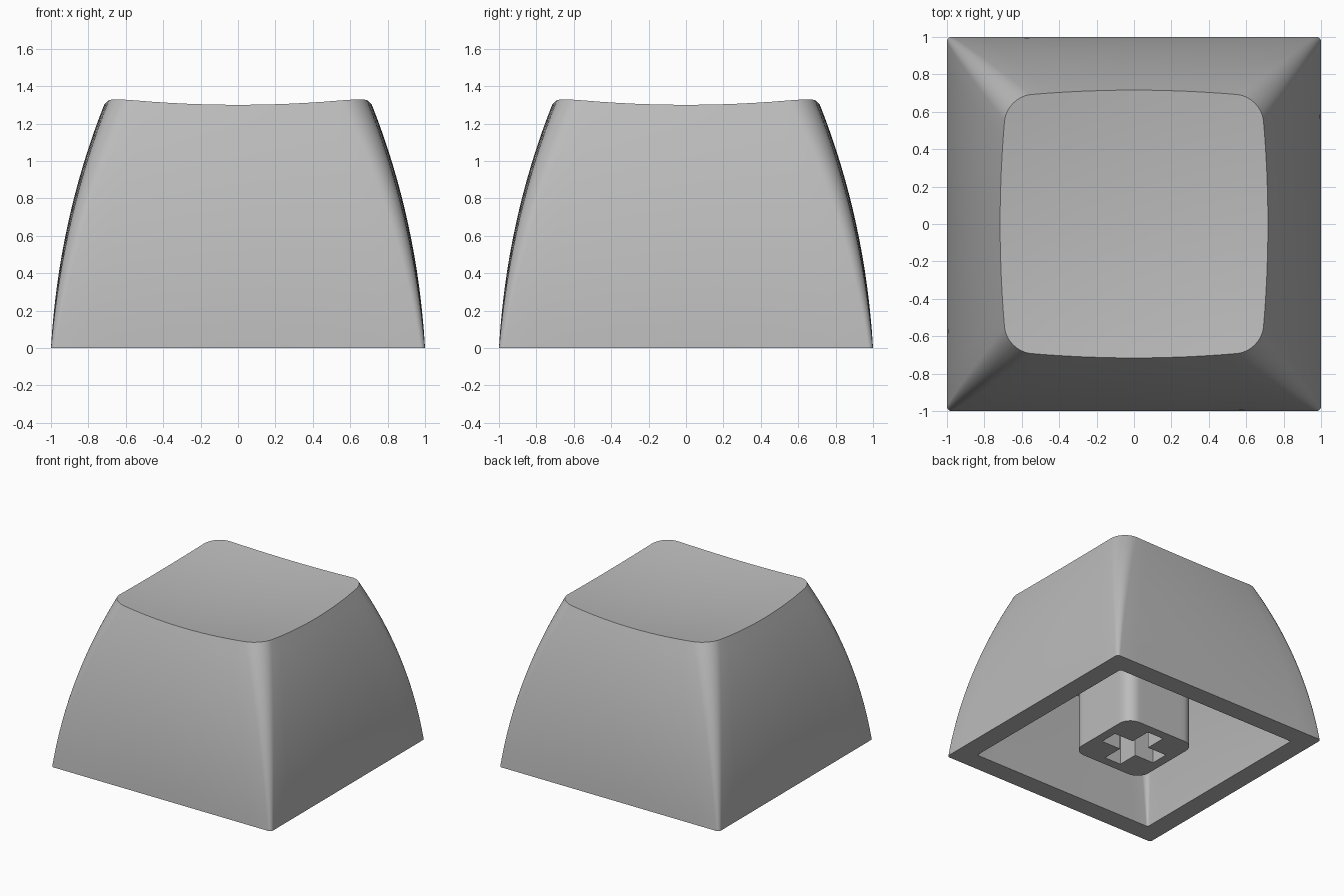
import bpy, bmesh, math

if "Cube" in bpy.data.objects:
    bpy.data.objects.remove(bpy.data.objects["Cube"], do_unlink=True)

grey = bpy.data.materials.new("plain grey")
grey.use_nodes = True
colour = (0.5, 0.5, 0.5, 1)
grey.diffuse_color = colour
grey.node_tree.nodes["Principled BSDF"].inputs["Base Color"].default_value = colour


def rounded_square(half, radius, pinch=0.0, arc=8, side=12):
    """Outline with round corners; pinch draws the corners in so the sides bow."""
    flat = half - radius
    quarter = [(half, -flat + 2 * flat * i / side) for i in range(side)]
    for i in range(arc):
        a = math.pi / 2 * i / arc
        quarter.append((flat + radius * math.cos(a), flat + radius * math.sin(a)))
    points = []
    for turn in range(4):
        for x, y in quarter:
            points.append((x * (1 - pinch * (y / half) ** 2),
                           y * (1 - pinch * (x / half) ** 2)))
            
        quarter = [(-y, x) for x, y in quarter]
    return points


def loft(name, rings, start, end):
    """Skin a list of rings, closing both ends with a fan to a point."""
    bm = bmesh.new()
    loops = [[bm.verts.new(p) for p in ring] for ring in rings]
    count = len(loops[0])
    for low, high in zip(loops, loops[1:]):
        for i in range(count):
            j = (i + 1) % count
            bm.faces.new((low[i], low[j], high[j], high[i]))
    for loop, tip in ((loops[0], start), (loops[-1], end)):
        point = bm.verts.new(tip)
        for i in range(count):
            bm.faces.new((loop[i], loop[(i + 1) % count], point))
    bmesh.ops.recalc_face_normals(bm, faces=bm.faces)
    return add_object(name, bm)


def add_object(name, bm):
    mesh = bpy.data.meshes.new(name)
    bm.to_mesh(mesh)
    bm.free()
    mesh.materials.append(grey)
    obj = bpy.data.objects.new(name, mesh)
    bpy.context.collection.objects.link(obj)
    return obj


def smooth(obj):
    bpy.ops.object.select_all(action="DESELECT")
    obj.select_set(True)
    bpy.context.view_layer.objects.active = obj
    bpy.ops.object.shade_smooth_by_angle(angle=math.radians(35))


def dish(x, y):
    return 1.255 + 0.088 * (x * x + y * y)


def inset(z):
    return 0.06 * z + 0.122 * z * z


# Hollow shell: cavity ceiling, inner walls, bottom rim, outer walls, dished top
CEILING, STEPS = 0.79, 16
rings = []
for i in range(STEPS, -1, -1):
    z = CEILING * i / STEPS
    t = z / CEILING
    rings.append([(x, y, z) for x, y in
                  rounded_square(0.838 - inset(z), 0.015 + 0.06 * t, 0.02 * t)])
for i in range(STEPS + 1):
    t = i / STEPS
    outline = rounded_square(1 - inset(1.3 * t), 0.025 + 0.11 * t, 0.05 * t)
    rings.append([(x, y, t * dish(x, y)) for x, y in outline])
for i in range(9, 0, -1):
    s = i / 10
    rings.append([(x * s, y * s, dish(x * s, y * s)) for x, y in outline])
shell = loft("cap_shell", rings, (0, 0, CEILING), (0, 0, dish(0, 0)))
smooth(shell)

# Stem: rounded square post under the ceiling
post = rounded_square(0.325, 0.105)
stem = loft("stem", [[(x, y, z) for x, y in post] for z in (0, CEILING + 0.02)],
            (0, 0, 0), (0, 0, CEILING + 0.02))

# Cross socket cut into the stem
ARM, WIDE, DEPTH = 0.25, 0.075, 0.45
bm = bmesh.new()
cross = []
corner = [(ARM, -WIDE), (ARM, WIDE), (WIDE, WIDE)]
for turn in range(4):
    cross += corner
    corner = [(-y, x) for x, y in corner]
face = bm.faces.new([bm.verts.new((x, y, -0.1)) for x, y in cross])
pulled = bmesh.ops.extrude_face_region(bm, geom=[face])["geom"]
bmesh.ops.translate(bm, vec=(0, 0, DEPTH + 0.1),
                    verts=[v for v in pulled if isinstance(v, bmesh.types.BMVert)])
bmesh.ops.recalc_face_normals(bm, faces=bm.faces)
cutter = add_object("socket_cutter", bm)
cutter.hide_render = True

cut = stem.modifiers.new("socket", "BOOLEAN")
cut.operation = "DIFFERENCE"
cut.solver = "EXACT"
cut.object = cutter
bpy.context.view_layer.objects.active = stem
bpy.ops.object.modifier_apply(modifier=cut.name)
bpy.data.objects.remove(cutter, do_unlink=True)
smooth(stem)
